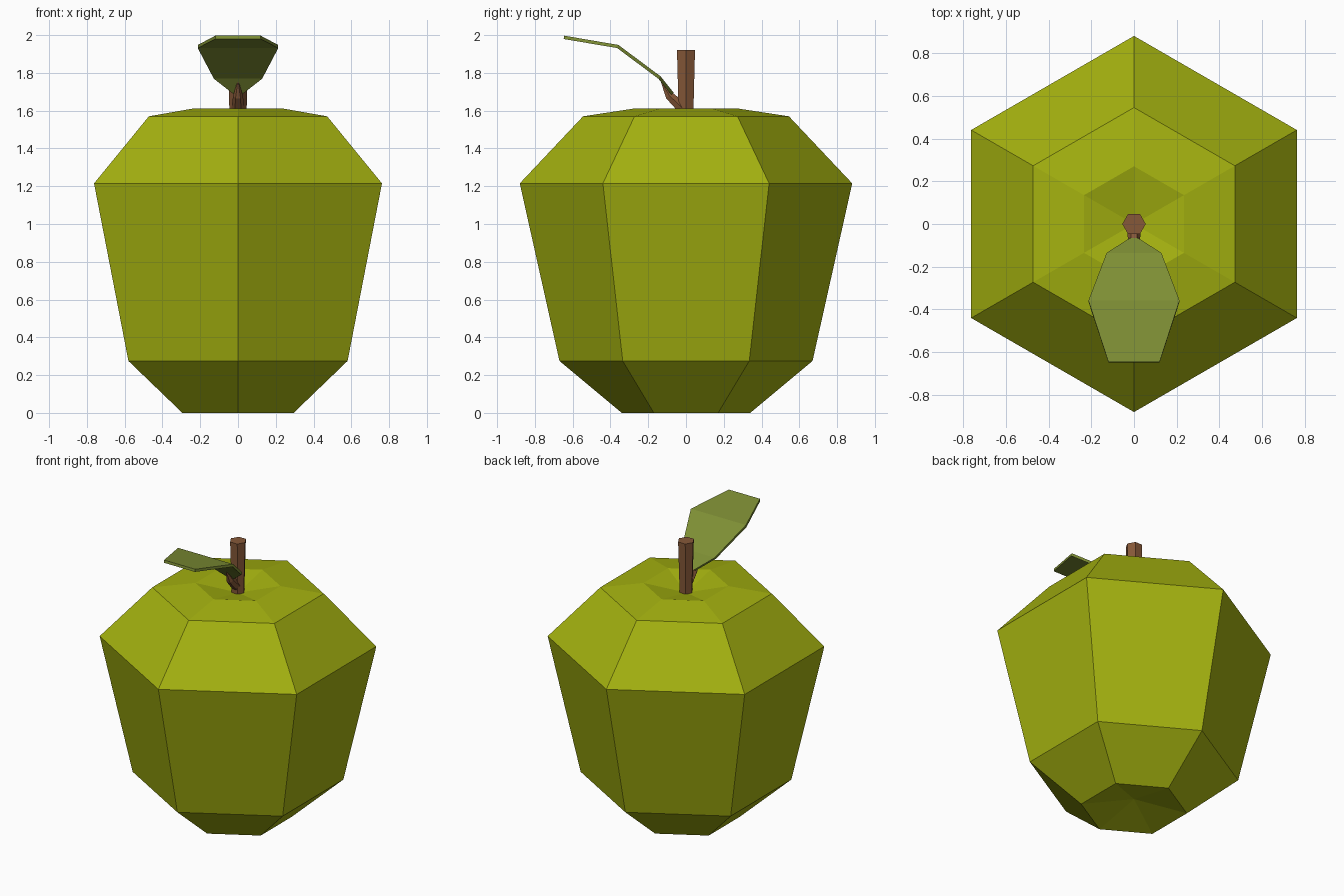
import bpy, bmesh, math
from mathutils import Vector

if "Cube" in bpy.data.objects:
    bpy.data.objects.remove(bpy.data.objects["Cube"])


def material(name, rgb):
    m = bpy.data.materials.new(name)
    m.diffuse_color = (*rgb, 1)
    m.use_nodes = True
    m.node_tree.nodes["Principled BSDF"].inputs["Base Color"].default_value = m.diffuse_color
    return m


GREEN = material("apple green", (0.37, 0.44, 0.005))
BROWN = material("stem brown", (0.24, 0.098, 0.04))
LEAF = material("leaf green", (0.21, 0.275, 0.035))


def hexagon(centre, radius, start=0.0, tilt=0.0):
    """Six points round a centre, tilted about the x axis."""
    pts = []
    for i in range(6):
        a = start + i * math.pi / 3
        x, y = radius * math.cos(a), radius * math.sin(a)
        pts.append(Vector(centre) + Vector((x, y * math.cos(tilt), y * math.sin(tilt))))
    return pts


def loft(name, rings, mat, caps=(None, None)):
    """Skin a stack of rings; each end closes flat or to an apex point."""
    bm = bmesh.new()
    loops = [[bm.verts.new(p) for p in r] for r in rings]
    n = len(loops[0])
    for a, b in zip(loops, loops[1:]):
        for i in range(n):
            j = (i + 1) % n
            bm.faces.new((a[i], a[j], b[j], b[i]))
    for loop, apex in zip((loops[0], loops[-1]), caps):
        if apex is None:
            bm.faces.new(loop)
        else:
            v = bm.verts.new(apex)
            for i in range(n):
                bm.faces.new((loop[i], loop[(i + 1) % n], v))
    bmesh.ops.recalc_face_normals(bm, faces=bm.faces)
    me = bpy.data.meshes.new(name)
    bm.to_mesh(me)
    bm.free()
    me.materials.append(mat)
    ob = bpy.data.objects.new(name, me)
    bpy.context.collection.objects.link(ob)
    return ob


# Six-sided fruit with a dimple at the top and bottom
profile = [(0.34, 0), (0.67, 0.275), (0.88, 1.215), (0.545, 1.57), (0.27, 1.612)]
loft("apple_body", [hexagon((0, 0, z), r, math.pi / 2) for r, z in profile], GREEN,
     ((0, 0, 0.07), (0, 0, 1.555)))

# Stem, slightly wider at the top
loft("stem", [hexagon((0, 0, 1.55), 0.044), hexagon((0, 0, 1.92), 0.055)], BROWN)

# Small twig that branches forward to carry the leaf
loft("leaf_twig", [hexagon((0, -0.02, 1.615), 0.034, 0, math.radians(50)),
                   hexagon((0, -0.088, 1.68), 0.026, 0, math.radians(40))],
     BROWN, (None, (0, -0.137, 1.765)))

# Curved leaf: half width, y, z along its length, given a thin cross-section
sections = [(0.018, -0.065, 1.695), (0.128, -0.135, 1.782),
            (0.213, -0.358, 1.948), (0.12, -0.645, 1.997)]
normals = [(-0.78, -0.63), (-0.7, -0.71), (-0.4, -0.92), (-0.17, -0.98)]
T = 0.018
rings = []
for (w, y, z), (ny, nz) in zip(sections, normals):
    rings.append([(-w, y, z), (w, y, z),
                  (w, y + ny * -T * -1 * 0.9, z + nz * T), (-w, y + ny * T * 0.9, z + nz * T)])
# underside lies below and towards the fruit, so flip the y offset
rings = [[r[0], r[1], (r[2][0], 2 * r[1][1] - r[2][1], r[2][2]),
          (r[3][0], 2 * r[0][1] - r[3][1], r[3][2])] for r in rings]
# the curve climbs towards -y, so its lower side faces -y
rings = [[r[0], r[1], (r[2][0], 2 * r[1][1] - r[2][1], r[2][2]),
          (r[3][0], 2 * r[0][1] - r[3][1], r[3][2])] for r in rings]
loft("leaf", rings, LEAF)
